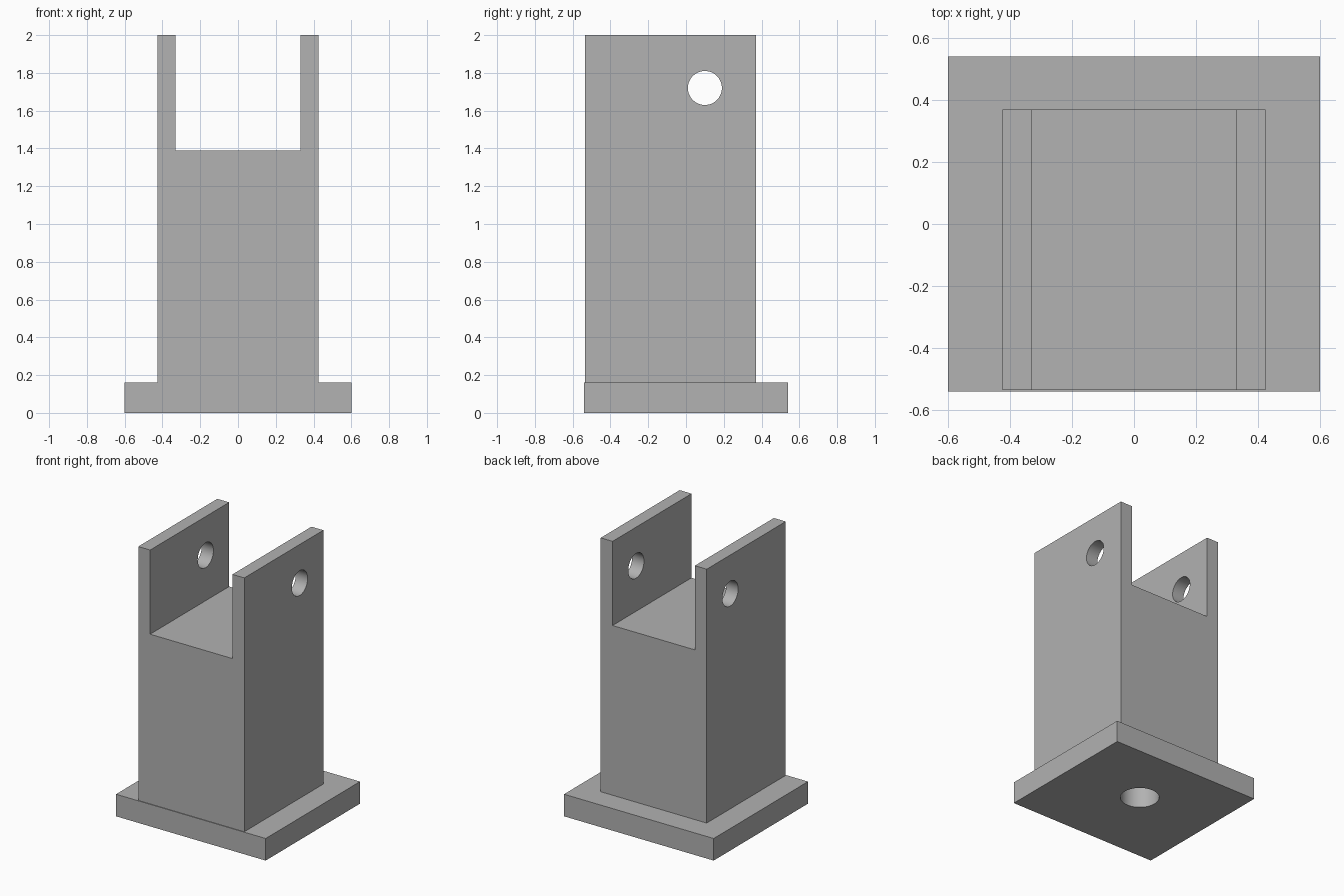
import bpy
import bmesh
import math
from mathutils import Matrix, Vector

default_cube = bpy.data.objects.get("Cube")
if default_cube:
    bpy.data.objects.remove(default_cube, do_unlink=True)

GREY = (0.445, 0.445, 0.445, 1.0)
BASE_TOP = 0.16

grey = bpy.data.materials.new("plain grey")
grey.use_nodes = True
grey.diffuse_color = GREY
grey.node_tree.nodes["Principled BSDF"].inputs["Base Color"].default_value = GREY


def add_object(name, bm):
    bmesh.ops.recalc_face_normals(bm, faces=bm.faces)
    mesh = bpy.data.meshes.new(name)
    bm.to_mesh(mesh)
    bm.free()
    mesh.materials.append(grey)
    obj = bpy.data.objects.new(name, mesh)
    bpy.context.collection.objects.link(obj)
    return obj


def prism(name, profile, y_front, y_back):
    """Extrude an x-z outline from front to back."""
    bm = bmesh.new()
    face = bm.faces.new([bm.verts.new((x, y_front, z)) for x, z in profile])
    result = bmesh.ops.extrude_face_region(bm, geom=[face])
    verts = [v for v in result["geom"] if isinstance(v, bmesh.types.BMVert)]
    bmesh.ops.translate(bm, verts=verts, vec=(0, y_back - y_front, 0))
    return add_object(name, bm)


def drill(target, centre, axis, radius, length):
    """Cut a round hole through the target along an axis."""
    turn = Vector(axis).to_track_quat("Z", "Y").to_matrix().to_4x4()
    bm = bmesh.new()
    bmesh.ops.create_cone(bm, cap_ends=True, segments=64, radius1=radius,
                          radius2=radius, depth=length,
                          matrix=Matrix.Translation(centre) @ turn)
    cutter = add_object("hole_cutter", bm)
    cutter.hide_render = True
    cut = target.modifiers.new("hole", "BOOLEAN")
    cut.operation = "DIFFERENCE"
    cut.solver = "EXACT"
    cut.object = cutter
    bpy.context.view_layer.objects.active = target
    bpy.ops.object.modifier_apply(modifier=cut.name)
    bpy.data.objects.remove(cutter, do_unlink=True)


# Base plate with a round hole underneath
base = prism("base_plate", [(-0.6, 0), (0.6, 0), (0.6, BASE_TOP), (-0.6, BASE_TOP)],
             -0.54, 0.54)
drill(base, (0, 0.06, 0), (0, 0, 1), 0.13, 1.0)

# Solid column opening into a fork with two side plates
half = [(0.425, BASE_TOP), (0.425, 2.0), (0.33, 2.0), (0.33, 1.39)]
outline = half + [(-x, z) for x, z in reversed(half)]
column = prism("forked_column", outline, -0.535, 0.37)

# Pin hole through both side plates
drill(column, (0, 0.1, 1.72), (1, 0, 0), 0.09, 2.0)

# Smooth hole walls, sharp edges elsewhere
bpy.ops.object.select_all(action="DESELECT")
for part in (base, column):
    part.select_set(True)
bpy.context.view_layer.objects.active = column
bpy.ops.object.shade_smooth_by_angle(angle=math.radians(30))
